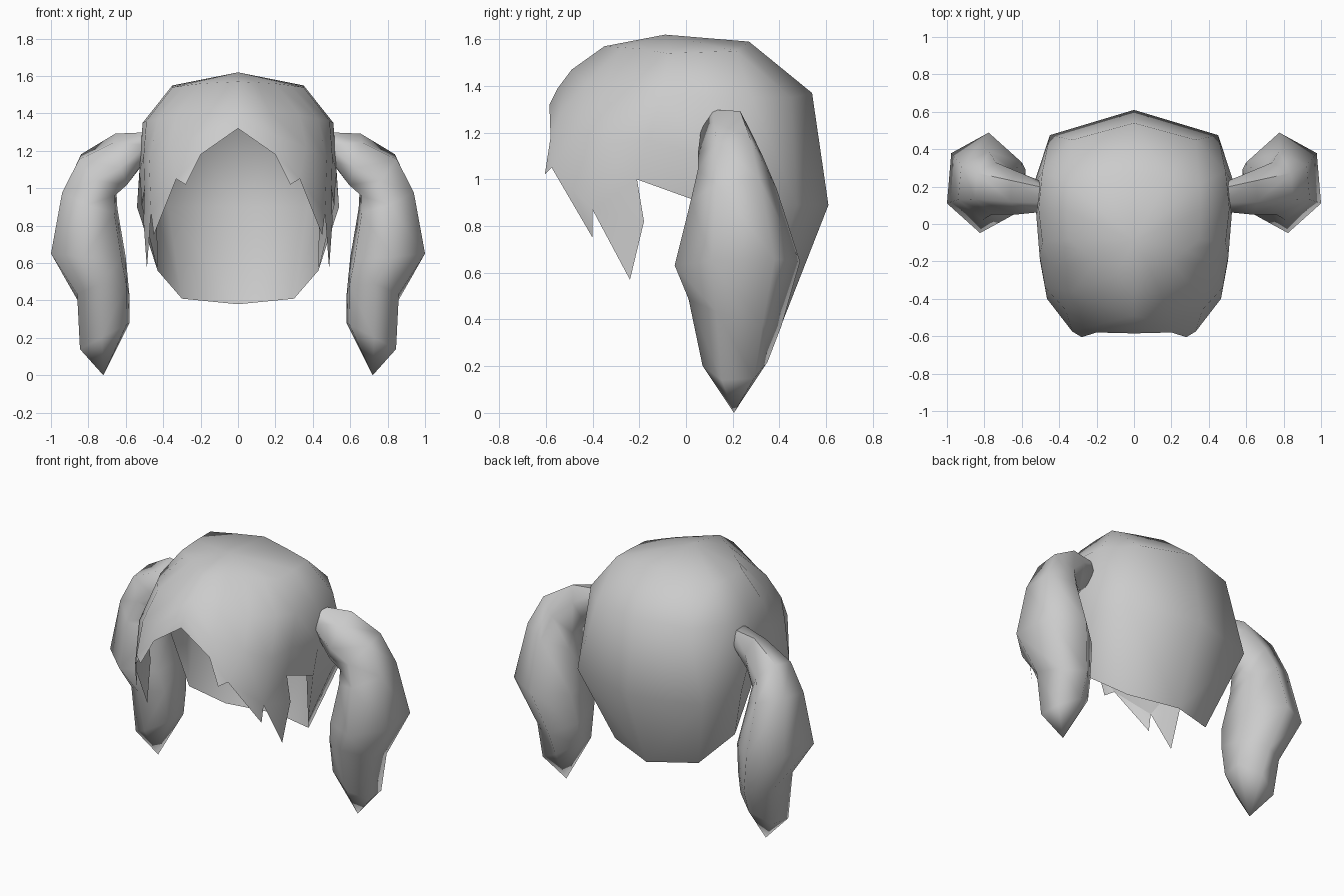
import bpy, bmesh, math
from mathutils import Vector

if "Cube" in bpy.data.objects:
    bpy.data.objects.remove(bpy.data.objects["Cube"])

# One flat grey for all the hair
grey = bpy.data.materials.new("hair_grey")
grey.use_nodes = True
colour = (0.6, 0.6, 0.6, 1)
grey.diffuse_color = colour
grey.node_tree.nodes["Principled BSDF"].inputs["Base Color"].default_value = colour


def finish(name, bm, inward=False):
    """Turn a bmesh into a smooth shaded object."""
    bmesh.ops.remove_doubles(bm, verts=bm.verts, dist=0.0005)
    bmesh.ops.recalc_face_normals(bm, faces=bm.faces)
    top = max(bm.faces, key=lambda f: f.calc_center_median().z)
    if (top.normal.z < 0) != inward:
        bmesh.ops.reverse_faces(bm, faces=bm.faces)
    mesh = bpy.data.meshes.new(name)
    bm.to_mesh(mesh)
    bm.free()
    mesh.materials.append(grey)
    obj = bpy.data.objects.new(name, mesh)
    bpy.context.collection.objects.link(obj)
    bpy.ops.object.select_all(action='DESELECT')
    obj.select_set(True)
    bpy.context.view_layer.objects.active = obj
    bpy.ops.object.shade_smooth_by_angle(angle=math.radians(75))
    return obj


# Rings of the cap, each listed from the forehead round one side to the nape
CROWN = Vector((0, -.09, 1.62))
UPPER = [(0, -.35, 1.57), (.10, -.275, 1.565), (.2, -.2, 1.56), (.28, -.14, 1.55), (.35, -.08, 1.54),
         (.355, .07, 1.545), (.35, .215, 1.55), (.18, .245, 1.57), (0, .27, 1.59)]
MIDDLE = [(0, -.49, 1.47), (.17, -.43, 1.41), (.33, -.36, 1.39), (.43, -.22, 1.37), (.49, -.10, 1.36),
          (.51, .08, 1.35), (.49, .28, 1.35), (.33, .45, 1.35), (0, .54, 1.37)]
LOWER = [(0, -.55, 1.39), (.2, -.54, 1.28), (.365, -.46, 1.22), (.475, -.34, 1.15), (.505, -.17, 1.17),
         (.525, .08, 1.10), (.54, .2, .90), (.45, .475, .89), (0, .61, .89)]
RIM = [(0, -.585, 1.32), (.2, -.58, 1.18), (.33, -.575, 1.05), (.465, -.40, .87), (.5, -.21, 1.0),
       (.515, .04, .91), (.43, .11, .56), (.30, .30, .41), (0, .41, .38)]
# Pointed locks hanging below the rim
LOCKS = [[(.2, -.58, 1.18), (.28, -.605, 1.02), (.33, -.575, 1.05)],
         [(.33, -.575, 1.05), (.45, -.40, .75), (.465, -.40, .87)],
         [(.465, -.40, .87), (.487, -.24, .57), (.505, -.18, .82), (.5, -.21, 1.0)]]


def build_cap(name, scale, locks, inward):
    """Crown fan plus three bands, mirrored; the rim itself is never scaled."""
    pivot = Vector((0, 0, 1))
    shrink = lambda p: pivot + Vector(a * b for a, b in zip(Vector(p) - pivot, scale))
    rings = [[shrink(p) for p in ring] for ring in (UPPER, MIDDLE, LOWER)]
    rings.append([Vector(p) for p in RIM])
    polys = [[shrink(CROWN), a, b] for a, b in zip(rings[0], rings[0][1:])]
    for r0, r1 in zip(rings, rings[1:]):
        for i in range(len(r0) - 1):
            polys.append([r0[i], r1[i], r1[i + 1], r0[i + 1]])
    polys += locks
    bm = bmesh.new()
    for side in (1, -1):
        for poly in polys:
            bm.faces.new([bm.verts.new((side * p[0], p[1], p[2])) for p in poly])
    return finish(name, bm, inward)


build_cap("hair_cap", (1, 1, 1), LOCKS, False)
build_cap("cap_lining", (.83, .9, .9), [], True)

# Bunch sections: outer x, outer z, inner x, inner z, centre y, half depth, back lift
SECTIONS = [(.47, 1.30, .50, 1.14, .145, .08, 0),
            (.66, 1.27, .59, 1.04, .165, .115, .06),
            (.85, 1.17, .65, .97, .19, .14, .04),
            (.94, .99, .645, .88, .205, .185, .03),
            (1.0, .655, .60, .625, .22, .27, .01),
            (.86, .41, .58, .45, .21, .20, -.06),
            (.845, .14, .58, .28, .21, .14, 0)]
TIP = (.72, .205, 0)


def build_bunch(name, side):
    """Six-sided tube that bends down from the cap and ends in a point."""
    bm = bmesh.new()
    rings = []
    for xo, zo, xi, zi, yc, yh, lift in SECTIONS:
        ring = []
        for k in range(6):
            t = math.radians(36 + 60 * k)
            c = math.cos(t) / math.cos(math.radians(24))
            x = (xo + xi) / 2 + c * (xo - xi) / 2
            z = (zo + zi) / 2 + c * (zo - zi) / 2 + lift * math.sin(t)
            ring.append(bm.verts.new((side * x, yc + yh * math.sin(t), z)))
        rings.append(ring)
    for r0, r1 in zip(rings, rings[1:]):
        for k in range(6):
            n = (k + 1) % 6
            bm.faces.new((r0[k], r0[n], r1[n], r1[k]))
    tip = bm.verts.new((side * TIP[0], TIP[1], TIP[2]))
    for k in range(6):
        bm.faces.new((rings[-1][k], rings[-1][(k + 1) % 6], tip))
    bm.faces.new(rings[0])
    return finish(name, bm)


build_bunch("left_bunch", 1)
build_bunch("right_bunch", -1)
